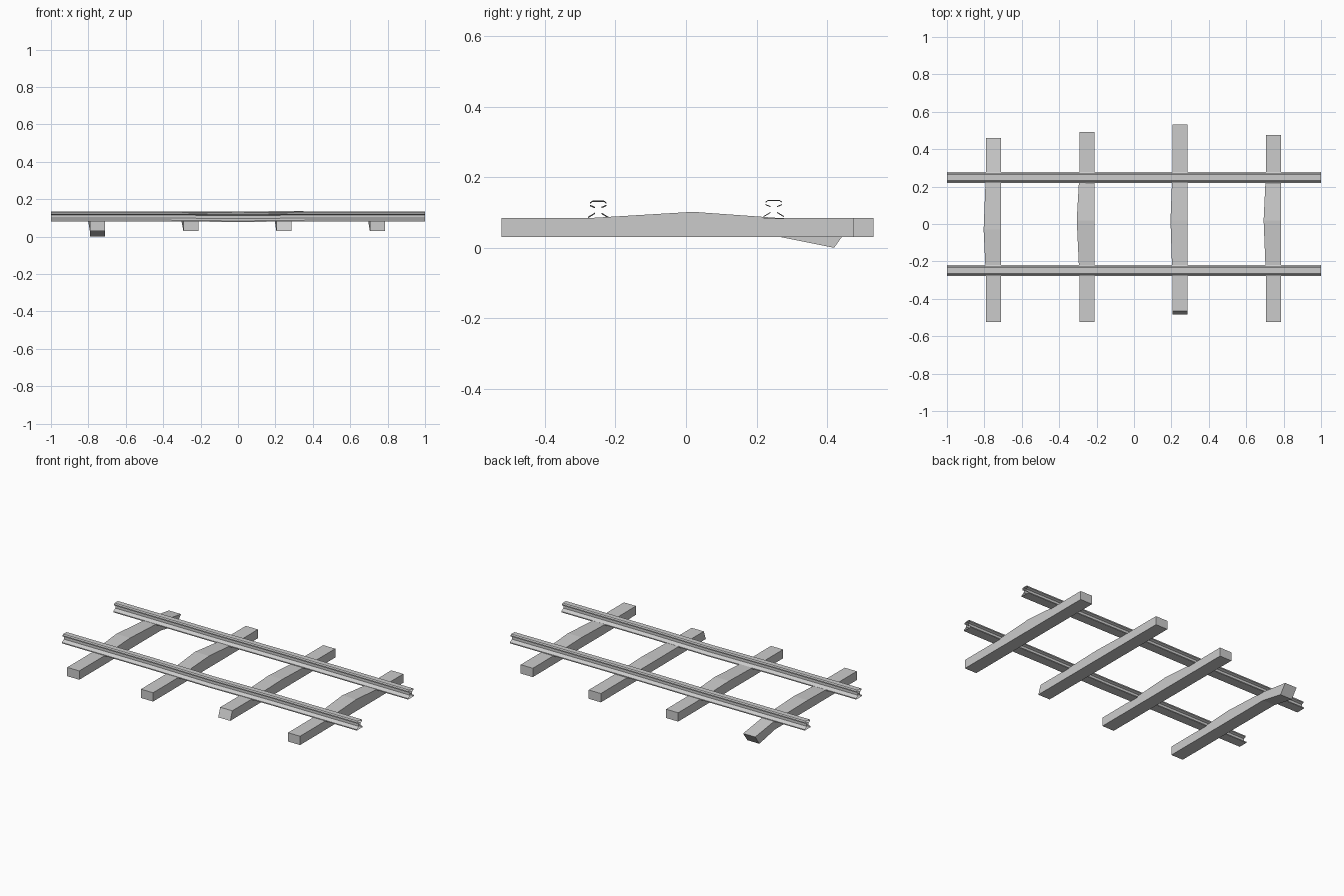
import bpy

if "Cube" in bpy.data.objects:
    bpy.data.objects.remove(bpy.data.objects["Cube"])

Z0, Z1 = 0.03, 0.084          # underside and top of the sleepers
RAIL_BASE = 0.082


def make_object(name, verts, faces):
    mesh = bpy.data.meshes.new(name)
    mesh.from_pydata(verts, [], faces)
    mesh.update()
    ob = bpy.data.objects.new(name, mesh)
    bpy.context.collection.objects.link(ob)
    return ob


def loft(name, rings, caps):
    """Skin a list of equal closed rings into a tube."""
    n = len(rings[0])
    verts = [p for ring in rings for p in ring]
    faces = []
    for k in range(len(rings) - 1):
        for i in range(n):
            j = (i + 1) % n
            faces.append((k * n + i, (k + 1) * n + i, (k + 1) * n + j, k * n + j))
    if caps:
        faces.append(tuple(range(n)))
        faces.append(tuple(reversed(range((len(rings) - 1) * n, len(rings) * n))))
    return make_object(name, verts, faces)


def sleeper(name, x, front, back, bump, bulge, y_mid):
    """front/back: (y bottom, z bottom, y top, z top) of each end."""
    h = 0.041
    stations = [front, (-0.28, Z0, -0.28, Z1), (y_mid, Z0, y_mid, Z1 + bump),
                (0.27, Z0, 0.27, Z1), back]
    rings = []
    for k, (yb, zb, yt, zt) in enumerate(stations):
        left = x - h - (bulge if k == 2 else 0)
        rings.append([(x - h, yb, zb), (x + h, yb, zb), (x + h, yt, zt), (left, yt, zt)])
    return loft(name, rings, True)


def end(y, slant=0.0):
    return (y, Z0, y + slant, Z1)


# wooden sleepers, each worn a little differently
sleeper("sleeper_1", -0.751, end(-0.523), (0.42, 0.0, 0.461, 0.057), 0.014, 0.012, -0.03)
sleeper("sleeper_2", -0.251, end(-0.523), end(0.493), 0.018, 0.014, 0.02)
sleeper("sleeper_3", 0.246, end(-0.485, 0.02), end(0.532), 0.008, 0.01, 0.02)
sleeper("sleeper_4", 0.746, end(-0.523), end(0.477), 0.018, 0.012, 0.02)

# rail cross-section, right half from foot to head: (offset, height)
half = [(0.029, 0.0), (0.029, 0.006), (0.009, 0.018), (0.009, 0.034),
        (0.023, 0.040), (0.023, 0.047), (0.016, 0.052)]
profile = half + [(-y, z) for y, z in reversed(half)]


def rail(name, y0, bends):
    rings = [[(x, y0 + y, RAIL_BASE + dz + z) for y, z in profile] for x, dz in bends]
    return loft(name, rings, False)


# open-ended rails with a slight sag or rise
rail("front_rail", -0.249, [(-1, 0), (-0.4, 0), (0.0, -0.004), (0.4, 0), (1, 0)])
rail("back_rail", 0.249, [(-1, 0), (-0.3, -0.001), (0.22, 0.002), (1, 0)])

# make all normals face outward
import bmesh
for ob in bpy.data.objects:
    bm = bmesh.new()
    bm.from_mesh(ob.data)
    bmesh.ops.recalc_face_normals(bm, faces=bm.faces)
    bm.to_mesh(ob.data)
    bm.free()
